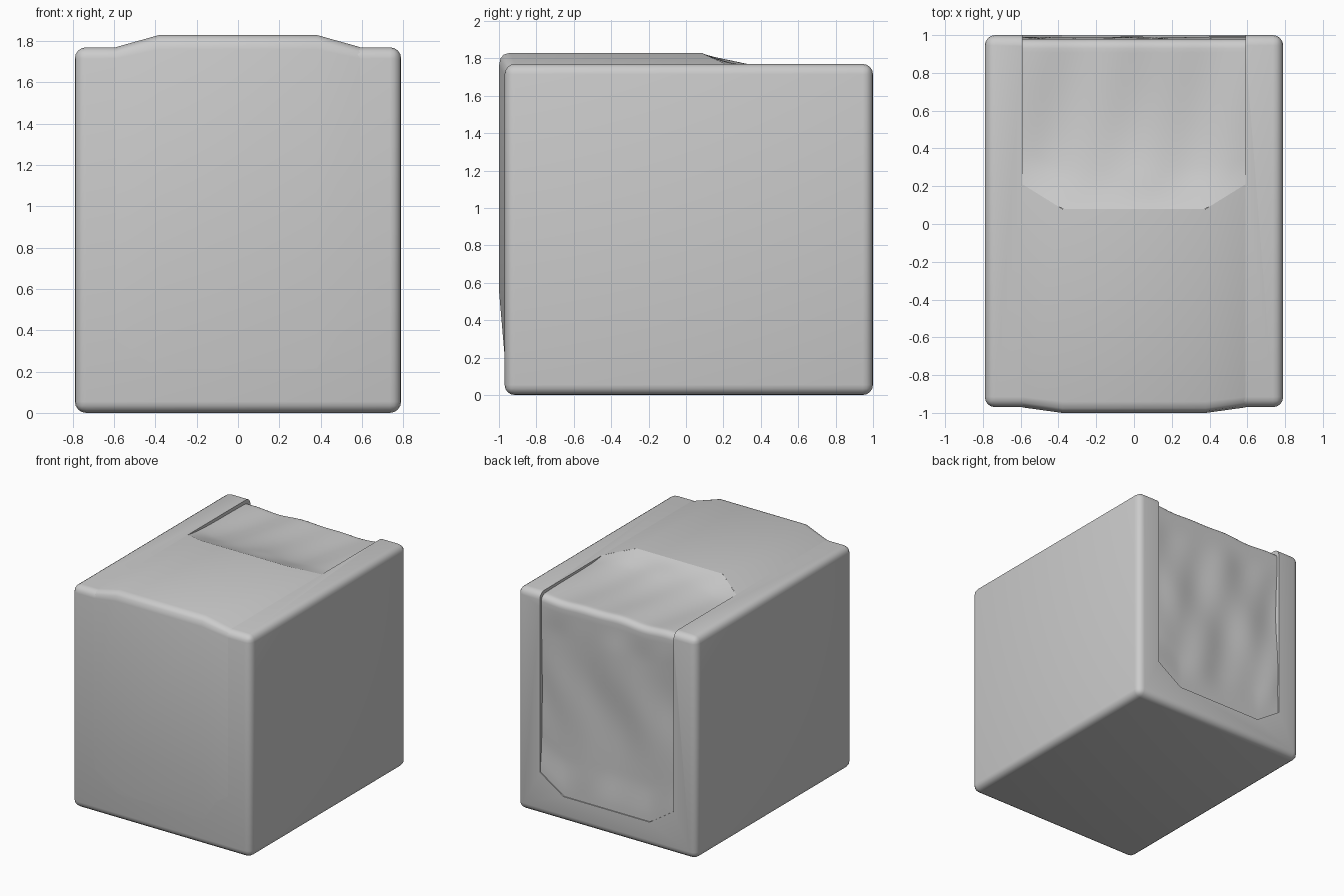
import bpy, bmesh, math
from math import sin, exp

old = bpy.data.objects.get("Cube")
if old:
    bpy.data.objects.remove(old, do_unlink=True)

grey = bpy.data.materials.new("plain grey")
grey.use_nodes = True
colour = (0.6, 0.6, 0.6, 1)
grey.diffuse_color = colour
grey.node_tree.nodes["Principled BSDF"].inputs["Base Color"].default_value = colour

HALF, FLAT = 0.59, 0.38       # half widths of the panels: full and raised part
TOP, FRONT, BACK = 1.77, -0.97, 1.0


def make(name, bm, smooth=None):
    bmesh.ops.recalc_face_normals(bm, faces=bm.faces)
    mesh = bpy.data.meshes.new(name)
    bm.to_mesh(mesh)
    bm.free()
    mesh.materials.append(grey)
    ob = bpy.data.objects.new(name, mesh)
    bpy.context.collection.objects.link(ob)
    if smooth:
        shade(ob, smooth)
    return ob


def shade(ob, degrees):
    bpy.ops.object.select_all(action='DESELECT')
    ob.select_set(True)
    bpy.context.view_layer.objects.active = ob
    bpy.ops.object.shade_smooth_by_angle(angle=math.radians(degrees))


def loft(name, columns, smooth):
    """Skin a sheet over columns of points with equal counts."""
    bm = bmesh.new()
    cols = [[bm.verts.new(p) for p in c] for c in columns]
    for a, b in zip(cols, cols[1:]):
        for i in range(len(a) - 1):
            bm.faces.new((a[i], b[i], b[i + 1], a[i + 1]))
    ob = make(name, bm, smooth)
    # keep the open sheet facing outwards (up)
    mesh = ob.data
    if sum(p.normal.z * p.area for p in mesh.polygons) < 0:
        mesh.flip_normals()
    return ob


def cutter(name, outline, place, low, high):
    bm = bmesh.new()
    rings = [[bm.verts.new(place(x, v, d)) for x, v in outline] for d in (low, high)]
    for r in rings:
        bm.faces.new(r)
    n = len(outline)
    for i in range(n):
        j = (i + 1) % n
        bm.faces.new((rings[0][i], rings[0][j], rings[1][j], rings[1][i]))
    ob = make(name, bm)
    ob.hide_render = True
    ob.hide_viewport = True
    return ob


def outline(start, corner, end):
    return [(-FLAT, start), (FLAT, start), (HALF, corner),
            (HALF, end), (-HALF, end), (-HALF, corner)]


# Rounded body
bm = bmesh.new()
bmesh.ops.create_cube(bm, size=1)
for v in bm.verts:
    v.co.x *= 1.58
    v.co.y = BACK if v.co.y > 0 else FRONT
    v.co.z = TOP if v.co.z > 0 else 0
bmesh.ops.bevel(bm, geom=bm.edges[:], offset=0.055, segments=4, profile=0.5, affect='EDGES')
body = make("body", bm)

# Recess over the rear of the top and down the back
cuts = [cutter("top_recess_cutter", outline(0.08, 0.21, 1.2),
               lambda x, v, d: (x, v, d), 1.66, 2.0),
        cutter("back_recess_cutter", outline(0.2, 0.34, 1.9),
               lambda x, v, d: (x, d, v), 0.92, 1.2)]
for c in cuts:
    mod = body.modifiers.new(c.name, 'BOOLEAN')
    mod.operation = 'DIFFERENCE'
    mod.solver = 'EXACT'
    mod.object = c
shade(body, 35)

# Raised panel wrapping from the front onto the top
def raised(x):
    if abs(x) < 0.5:
        path = [(-0.969, 0.2), (-1, 0.56), (-1, 1.76), (-0.992, 1.8),
                (-0.975, 1.82), (-0.94, 1.83), (0.08, 1.83)]
    else:
        path = [(-0.969, 0.34), (-0.971, 0.56), (-0.971, 1.715), (-0.96, 1.745),
                (-0.945, 1.76), (-0.915, 1.771), (0.21, 1.771)]
    return [(x, y, z) for y, z in path]

loft("raised_front_panel", [raised(x) for x in (-HALF, -FLAT, FLAT, HALF)], 40)


# Creased fabric sheet filling the recess
def ease(t):
    t = max(0, min(1, t))
    return t * t * (3 - 2 * t)


def fold(x, s):
    return (0.5 * sin(9 * x + 2.5 * s + 1.2 * sin(4 * s))
            + 0.3 * sin(17 * x - 4 * s + 1) + 0.35 * sin(5 * s + 6 * x * x + 2))


def sheet(x, steps=36):
    side = max(0, (abs(x) - FLAT) / (HALF - FLAT))
    y0, z0 = 0.08 + 0.13 * side, 1.83 - 0.06 * side
    z1 = 0.2 + 0.14 * side
    r, pts = 0.05, []
    for i in range(steps):                       # along the top
        t = i / steps
        y = y0 + (0.93 - y0) * t
        z = 1.735 + (z0 - 1.735) * exp(-2.6 * t) * (1 - t)
        pts.append((x, y, z + 0.012 * fold(x, y) * ease(t * 4)))
    edge_z = 1.735 + 0.012 * fold(x, 0.93)
    edge_y = 0.93 + r
    for i in range(5):                           # over the rear edge
        a = math.pi / 2 * i / 5
        pts.append((x, 0.93 + r * sin(a), edge_z - r + r * math.cos(a)))
    for i in range(steps + 1):                   # down the back
        t = i / steps
        z = edge_z - r + (z1 - edge_z + r) * t
        w = ease(t * 6) * ease((1 - t) * 5)
        y = edge_y - 0.005 * w + 0.013 * w * fold(x, 0.93 + 1.5 * t)
        y += 0.012 * ease((t - 0.8) * 5)
        pts.append((x, y, z))
    return pts

N = 44
loft("creased_back_sheet", [sheet(-HALF + 2 * HALF * i / N) for i in range(N + 1)], 50)
